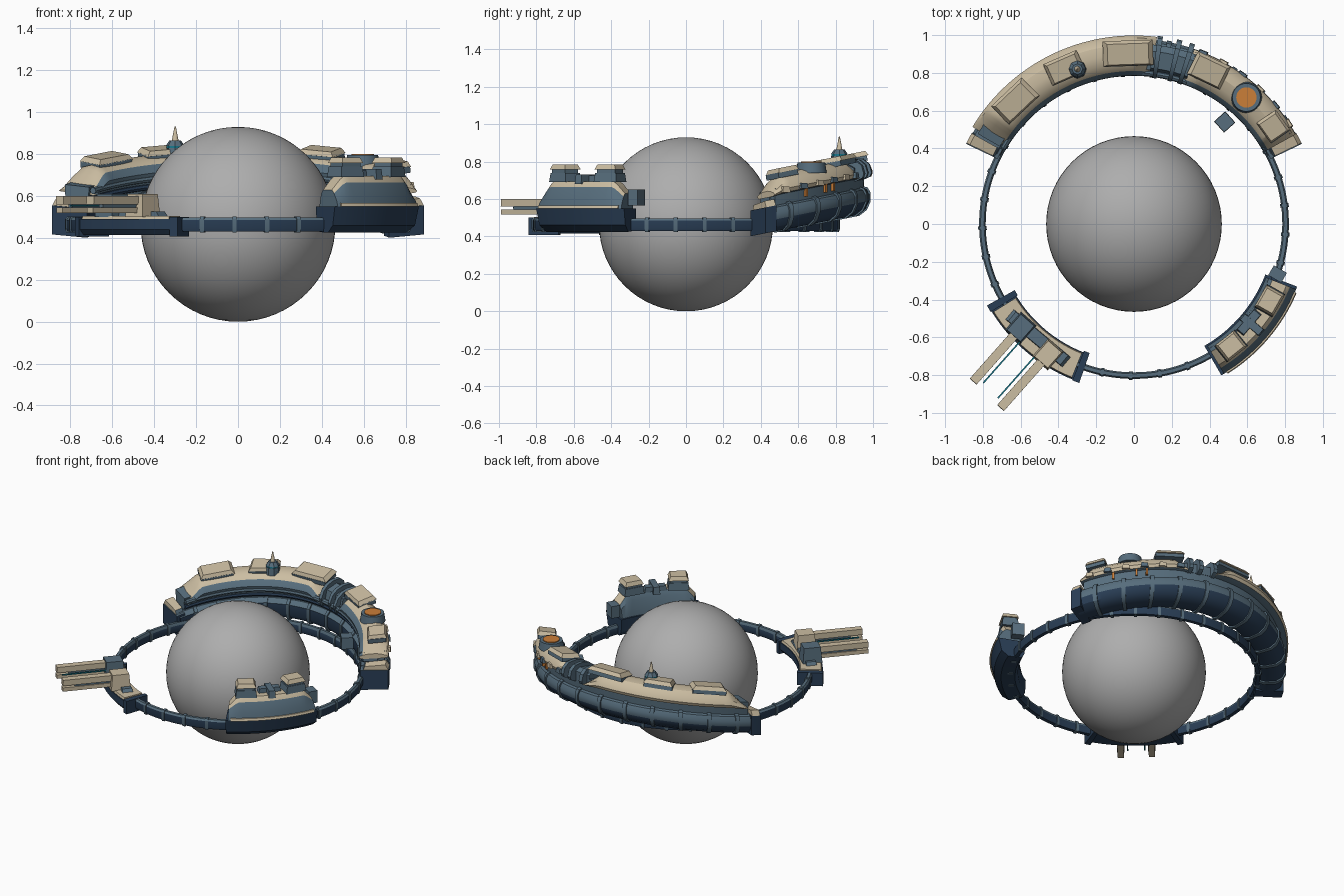
import bpy, bmesh, math
from mathutils import Matrix, Vector

if "Cube" in bpy.data.objects:
    bpy.data.objects.remove(bpy.data.objects["Cube"])


def material(name, rgb):
    m = bpy.data.materials.new(name)
    m.diffuse_color = (*rgb, 1)
    m.use_nodes = True
    m.node_tree.nodes["Principled BSDF"].inputs["Base Color"].default_value = m.diffuse_color
    return m


MATS = [material("cream", (0.60, 0.51, 0.36)), material("slate", (0.095, 0.155, 0.205)),
        material("navy", (0.022, 0.047, 0.09)), material("grey", (0.42, 0.42, 0.42)),
        material("orange", (0.60, 0.21, 0.04)), material("teal", (0.01, 0.20, 0.28))]
CREAM, SLATE, NAVY, GREY, ORANGE, TEAL = range(6)


def finish(name, bm, smooth=30):
    bmesh.ops.recalc_face_normals(bm, faces=bm.faces)
    me = bpy.data.meshes.new(name)
    bm.to_mesh(me)
    bm.free()
    for m in MATS:
        me.materials.append(m)
    ob = bpy.data.objects.new(name, me)
    bpy.context.collection.objects.link(ob)
    bpy.context.view_layer.objects.active = ob
    ob.select_set(True)
    bpy.ops.object.shade_smooth_by_angle(angle=math.radians(smooth))
    ob.select_set(False)
    return ob


def rise(y):
    """The large rear arc climbs towards the back."""
    return 0.2 * (y - 0.4)


def flat(y):
    return 0


def sweep(name, prof, a0, a1, mats, lift=flat, taper=0, low=0.2):
    """Sweep a closed (radius, z) profile round the z axis, one colour per profile edge."""
    bm = bmesh.new()
    full = abs(a1 - a0) >= 360
    n = max(2, int(abs(a1 - a0) / 1.5))
    base = min(z for r, z in prof)
    rows = []
    for i in range(n if full else n + 1):
        deg = a0 + (a1 - a0) * i / n
        a = math.radians(deg)
        k = 1
        if taper:
            k = min(1, low + (1 - low) * min(abs(deg - a0), abs(a1 - deg)) / taper)
        row = []
        for r, z in prof:
            x, y = r * math.cos(a), r * math.sin(a)
            row.append(bm.verts.new((x, y, base + (z - base) * k + lift(y))))
        rows.append(row)
    m = len(prof)
    for i in range(n):
        p, q = rows[i], rows[(i + 1) % len(rows)]
        for j in range(m):
            f = bm.faces.new((p[j], q[j], q[(j + 1) % m], p[(j + 1) % m]))
            f.material_index = mats[j] if isinstance(mats, (list, tuple)) else mats
    if not full:
        for row in (rows[0], rows[-1]):
            f = bm.faces.new(row)
            f.material_index = max(set(mats), key=mats.count) if isinstance(mats, (list, tuple)) else mats
    return finish(name, bm)


def grown(prof, d):
    """Profile pushed outward for straps."""
    cr = sum(r for r, z in prof) / len(prof)
    cz = sum(z for r, z in prof) / len(prof)
    return [(r + math.copysign(d, r - cr), z + math.copysign(d, z - cz)) for r, z in prof]


def block(name, loc, size, yaw, mat, top=1.0, top_mat=None, tilt=0):
    """Box standing on loc; size is radial, tangential, height; top shrinks the upper face."""
    bm = bmesh.new()
    bmesh.ops.create_cube(bm, size=1)
    for v in bm.verts:
        s = top if v.co.z > 0 else 1
        v.co = Vector((v.co.x * size[0] * s, v.co.y * size[1] * s, (v.co.z + 0.5) * size[2]))
    for f in bm.faces:
        f.material_index = top_mat if top_mat is not None and f.normal.z > 0.9 else mat
    bm.transform(Matrix.Translation(loc) @ Matrix.Rotation(tilt, 4, 'X')
                 @ Matrix.Rotation(math.radians(yaw), 4, 'Z'))
    return finish(name, bm)


def polar(r, deg, z):
    a = math.radians(deg)
    return Vector((r * math.cos(a), r * math.sin(a), z))


def drum(name, loc, r0, r1, h, mat, sides=24, top_mat=None):
    bm = bmesh.new()
    bmesh.ops.create_cone(bm, cap_ends=True, segments=sides, radius1=r0, radius2=r1, depth=h)
    for f in bm.faces:
        f.material_index = top_mat if top_mat is not None and f.normal.z > 0.9 else mat
    bm.transform(Matrix.Translation(Vector(loc) + Vector((0, 0, h / 2))))
    return finish(name, bm)


# central sphere
bm = bmesh.new()
bmesh.ops.create_uvsphere(bm, u_segments=64, v_segments=32, radius=0.465)
for f in bm.faces:
    f.material_index = GREY
bm.transform(Matrix.Translation((0, 0, 0.465)))
finish("sphere", bm)

# thin ring with collars
RING = [(0.79, 0.43), (0.815, 0.43), (0.82, 0.445), (0.82, 0.485), (0.812, 0.497), (0.793, 0.497), (0.785, 0.48), (0.785, 0.445)]
sweep("ring", RING, 0, 360, [NAVY, NAVY, NAVY, SLATE, SLATE, SLATE, NAVY, NAVY])
for i in range(33):
    a = i * 360 / 33 + 7
    sweep("ring_collar", grown(RING, 0.005), a - 0.7, a + 0.7, SLATE)

# rear arc: lower hull, straps and end blocks
HULL = [(0.81, 0.43), (0.85, 0.412), (0.92, 0.412), (0.96, 0.435), (0.98, 0.475), (0.98, 0.51),
        (0.965, 0.54), (0.935, 0.555), (0.82, 0.555), (0.795, 0.53), (0.795, 0.46)]
sweep("arc_hull", HULL, 27, 153, [NAVY] * 4 + [SLATE] * 4 + [SLATE, NAVY, NAVY], rise)
for i in range(11):
    a = 35 + i * 11
    sweep("arc_strap", grown(HULL, 0.007), a - 0.8, a + 0.8, SLATE, rise)
for a in (25.5, 150.5):
    sweep("arc_end_block", [(0.80, 0.412), (0.985, 0.412), (0.985, 0.55), (0.80, 0.55)], a, a + 4,
          [NAVY, NAVY, SLATE, NAVY], rise)
    sweep("arc_end_roof", [(0.82, 0.55), (0.985, 0.55), (0.965, 0.585), (0.83, 0.575)], a + 0.3, a + 3.7,
          [SLATE, CREAM, CREAM, SLATE], rise)

# recessed waist, with two tubes along its inner side
sweep("arc_waist", [(0.83, 0.55), (0.95, 0.55), (0.955, 0.64), (0.82, 0.64)], 30, 150, SLATE, rise)
for r, z in ((0.815, 0.585), (0.80, 0.625)):
    tube = [(r + 0.016 * math.cos(t * math.pi / 4), z + 0.016 * math.sin(t * math.pi / 4)) for t in range(8)]
    sweep("inner_tube", tube, 30, 150, SLATE if z > 0.6 else NAVY, rise)

# upper decks
DECK = [(0.80, 0.60), (0.955, 0.60), (0.99, 0.61), (0.998, 0.63), (0.985, 0.665), (0.95, 0.70),
        (0.90, 0.715), (0.85, 0.712), (0.81, 0.69), (0.785, 0.655)]
DECK_MATS = [SLATE, SLATE, CREAM, CREAM, CREAM, CREAM, CREAM, CREAM, SLATE, SLATE]
sweep("main_deck", DECK, 83, 149, DECK_MATS, rise, 7, 0.1)
SMALL = [(r - 0.02 if r > 0.9 else r, z) for r, z in DECK]
sweep("side_deck", SMALL, 29, 71, DECK_MATS, rise, 4, 0.3)
sweep("deck_gap", [(0.81, 0.60), (0.955, 0.60), (0.955, 0.665), (0.92, 0.69), (0.83, 0.69)], 70, 84, SLATE, rise)
for a in (72, 76, 82):
    sweep("gap_rib", grown(DECK, 0.006), a - 0.8, a + 0.8, SLATE, rise)
for a in (146.5, 31):
    block("end_fitting", polar(0.86, a, 0.57 + rise(0.45)), (0.10, 0.05, 0.06), a, SLATE, 0.8)

# raised hatches: slate base, cream cover and recessed lid line
for r, a, w, t in ((0.905, 134, 0.13, 0.22), (0.905, 114, 0.12, 0.19), (0.905, 92, 0.13, 0.26),
                   (0.905, 64, 0.13, 0.19), (0.90, 35, 0.12, 0.13)):
    p = polar(r, a, 0.692)
    p.z += rise(p.y)
    block("hatch_base", p, (w, t, 0.03), a, SLATE, 0.98, tilt=0.2)
    p.z += 0.028
    block("hatch_cover", p, (w * 1.05, t * 1.02, 0.025), a, CREAM, 0.82, tilt=0.2)

# spire turret
sx, sy = -0.30, 0.82
drum("spire_base", (sx, sy, 0.78), 0.05, 0.045, 0.05, SLATE, 8)
drum("spire_light", (sx, sy, 0.83), 0.041, 0.041, 0.01, TEAL, 8)
drum("spire_cap", (sx, sy, 0.84), 0.045, 0.028, 0.025, SLATE, 8)
drum("spire_tip", (sx, sy, 0.865), 0.016, 0.003, 0.068, CREAM, 12)

# round turret with glowing top
tx, ty = 0.595, 0.67
drum("round_turret", (tx, ty, 0.74), 0.082, 0.074, 0.055, SLATE, 32)
drum("round_turret_light", (tx, ty, 0.793), 0.054, 0.054, 0.008, ORANGE, 32)

# side lamps and vents on the outer edge
for a in (42, 51, 55):
    p = polar(0.957, a, 0.565)
    p.z += rise(p.y)
    block("side_lamp", p, (0.02, 0.014, 0.05), a, ORANGE)
for i in range(6):
    p = polar(0.975, 33 + i * 7, 0.61)
    p.z += rise(p.y)
    block("edge_vent", p, (0.03, 0.05, 0.03), 33 + i * 7, SLATE if i % 2 else CREAM, 0.8)

# detached pod
block("pod", (0.48, 0.54, 0.57), (0.08, 0.08, 0.08), 42, SLATE, 0.95)

# gun platform
sweep("gun_platform", [(0.75, 0.415), (0.865, 0.415), (0.885, 0.44), (0.885, 0.49), (0.73, 0.49), (0.73, 0.44)],
      209, 251, NAVY)
sweep("platform_deck", [(0.735, 0.488), (0.88, 0.488), (0.875, 0.505), (0.74, 0.505)], 212, 248, CREAM)
for a in (209, 248.5):
    sweep("platform_end", [(0.722, 0.408), (0.89, 0.408), (0.89, 0.50), (0.722, 0.50)], a, a + 2.5, NAVY)
block("platform_spine", polar(0.79, 230, 0.50), (0.07, 0.40, 0.025), 230, SLATE, 0.9)

# twin guns: mount, upper and lower rails, glowing line
GUN = 228.5
for bx, by, mat in ((-0.60, -0.55, SLATE), (-0.455, -0.69, CREAM)):
    base = Vector((bx, by, 0))
    d, s = polar(1, GUN, 0), polar(1, GUN + 90, 0)
    block("gun_mount", base + Vector((0, 0, 0.50)), (0.13, 0.11, 0.11), GUN, mat, 0.85)
    mid = base + d * 0.2
    block("gun_upper_rail", mid + Vector((0, 0, 0.56)), (0.36, 0.048, 0.04), GUN, CREAM, 0.99)
    block("gun_lower_rail", mid + Vector((0, 0, 0.518)), (0.36, 0.04, 0.027), GUN, CREAM)
    block("gun_core", mid - d * 0.03 + Vector((0, 0, 0.545)), (0.26, 0.025, 0.015), GUN, SLATE)
    side = 1 if by > -0.6 else -1
    block("gun_light", mid + s * 0.045 * side + Vector((0, 0, 0.55)), (0.30, 0.008, 0.008), GUN, TEAL)

# front right station
sweep("station_hull", [(0.77, 0.43), (0.86, 0.425), (0.905, 0.46), (0.925, 0.55), (0.745, 0.55), (0.75, 0.46)],
      -60, -21, NAVY)
sweep("station_body", [(0.755, 0.55), (0.925, 0.55), (0.915, 0.60), (0.89, 0.665), (0.87, 0.695), (0.79, 0.695), (0.77, 0.66)],
      -59, -22, [SLATE, SLATE, SLATE, CREAM, CREAM, SLATE, SLATE], flat, 4, 0.55)
sweep("station_lip", [(0.90, 0.55), (0.935, 0.55), (0.93, 0.566), (0.90, 0.566)], -58, -23, CREAM)
for a in (-51.5, -29.5):
    block("station_module", polar(0.825, a, 0.69), (0.11, 0.14, 0.05), a, SLATE, 0.9)
    block("module_plinth", polar(0.825, a, 0.737), (0.09, 0.11, 0.025), a, SLATE)
    block("module_cover", polar(0.825, a, 0.757), (0.11, 0.13, 0.028), a, CREAM, 0.8)
block("station_band", polar(0.82, -40.5, 0.68), (0.14, 0.045, 0.05), -40.5, SLATE, 0.9)
block("station_bridge", polar(0.80, -40.5, 0.69), (0.05, 0.15, 0.035), -40.5, SLATE, 0.9)

# sensor panel at the station end
block("sensor_panel", (0.76, -0.265, 0.565), (0.08, 0.06, 0.085), -30, SLATE)
block("sensor_arm", (0.74, -0.31, 0.59), (0.03, 0.08, 0.03), 0, NAVY)
